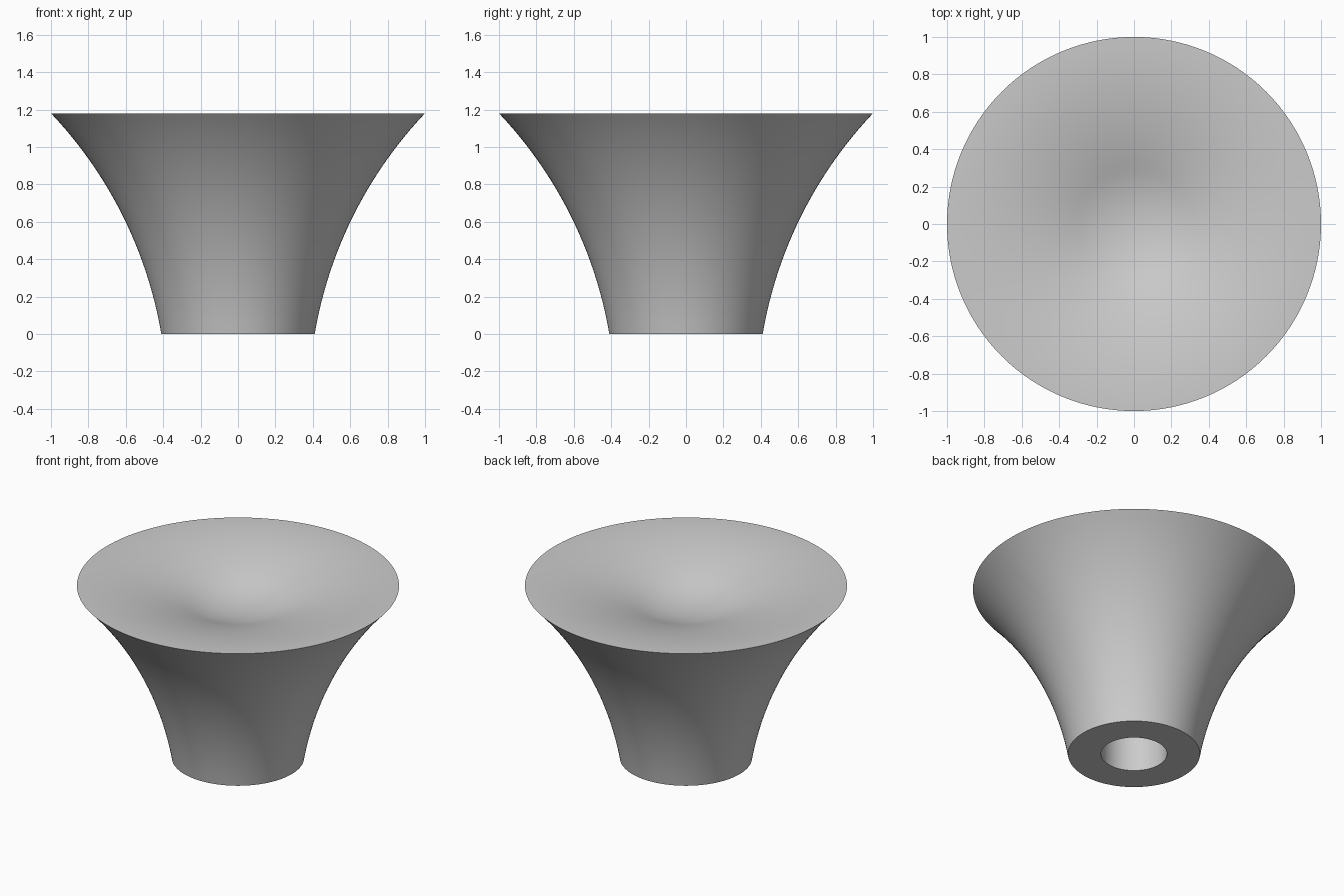
import bpy, bmesh, math

if "Cube" in bpy.data.objects:
    bpy.data.objects.remove(bpy.data.objects["Cube"])

SEGMENTS = 128
HEIGHT, BASE_R, HOLE_R, HOLE_TOP = 1.18, 0.41, 0.205, 0.5

grey = bpy.data.materials.new("plain grey")
grey.use_nodes = True
colour = (0.6, 0.6, 0.6, 1)
grey.diffuse_color = colour
grey.node_tree.nodes["Principled BSDF"].inputs["Base Color"].default_value = colour


def flare(steps=24):
    """Concave circular arc from the foot up to the rim."""
    cx, cz = 2.647, -0.381
    a0 = math.atan2(-cz, BASE_R - cx)
    a1 = math.atan2(HEIGHT - cz, 1 - cx)
    radius = math.hypot(BASE_R - cx, cz)
    angles = [a0 + (a1 - a0) * i / steps for i in range(steps + 1)]
    return [(cx + radius * math.cos(a), cz + radius * math.sin(a)) for a in angles]


def dish(steps=28, bend=0.3, slope=0.36):
    """Shallow dish: level at the rim, steepest at the bend, level in the middle."""
    points, z, last = [], HEIGHT, 1.0
    for i in range(1, steps + 1):
        r = 1 - i / steps
        mid = (r + last) / 2
        z -= (last - r) * slope * min(mid / bend, (1 - mid) / (1 - bend))
        points.append((r, z))
        last = r
    return points


def lathe(name, profile):
    """Spin an (r, z) profile about the z axis."""
    bm = bmesh.new()
    verts = [bm.verts.new((r, 0, z)) for r, z in profile]
    edges = [bm.edges.new(pair) for pair in zip(verts, verts[1:])]
    bmesh.ops.spin(bm, geom=verts + edges, cent=(0, 0, 0), axis=(0, 0, 1),
                   angle=math.tau, steps=SEGMENTS, use_duplicate=False)
    bmesh.ops.remove_doubles(bm, verts=bm.verts, dist=1e-5)
    bmesh.ops.recalc_face_normals(bm, faces=bm.faces)
    mesh = bpy.data.meshes.new(name)
    bm.to_mesh(mesh)
    bm.free()
    mesh.materials.append(grey)
    obj = bpy.data.objects.new(name, mesh)
    bpy.context.collection.objects.link(obj)
    bpy.ops.object.select_all(action="DESELECT")
    obj.select_set(True)
    bpy.context.view_layer.objects.active = obj
    bpy.ops.object.shade_smooth_by_angle(angle=math.radians(30))


# Blind hole, flat foot, flared wall and dished top in one profile
lathe("flared_stand", [(0, HOLE_TOP), (HOLE_R, HOLE_TOP), (HOLE_R, 0)] + flare() + dish())
